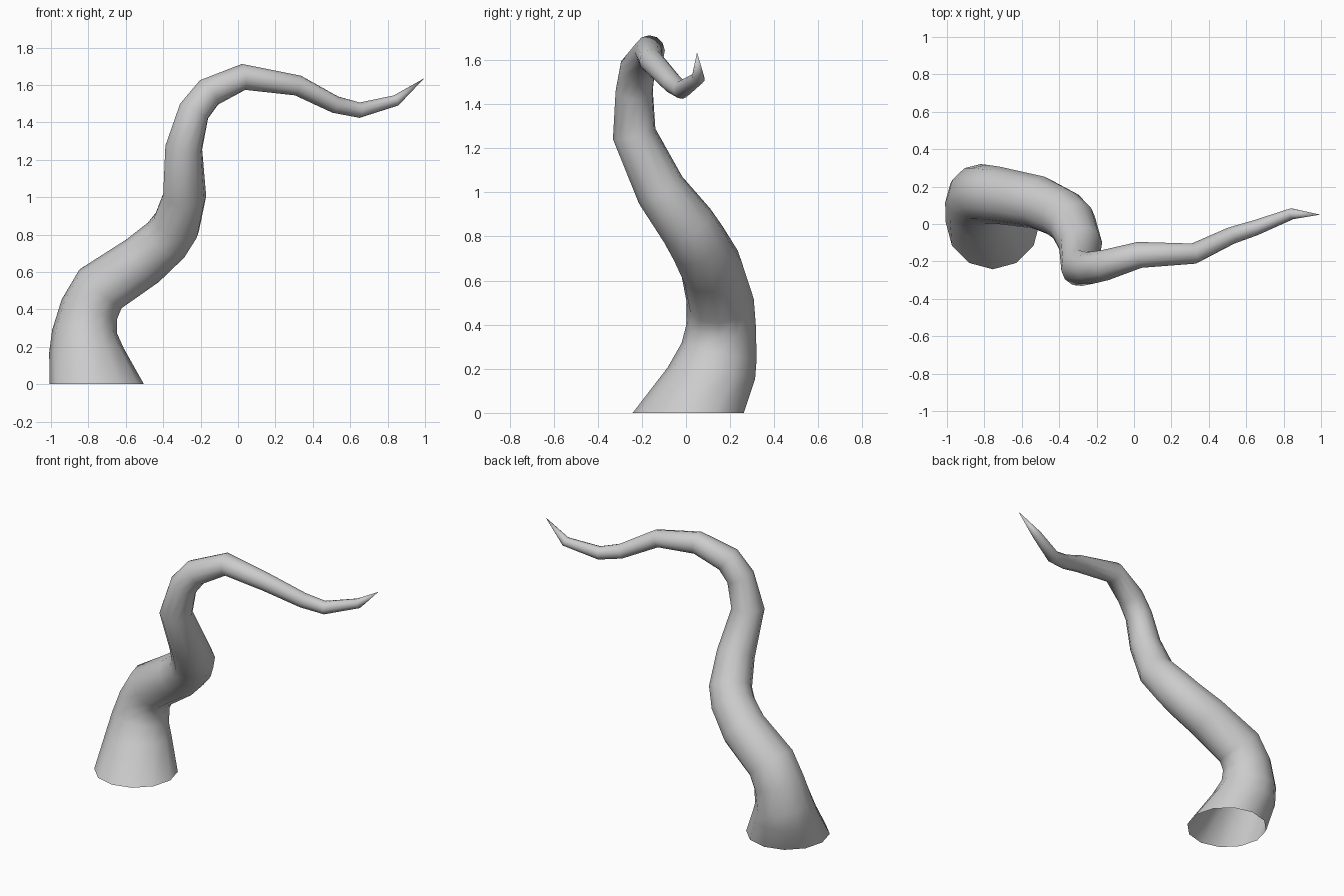
import bpy, bmesh, math
from mathutils import Vector

cube = bpy.data.objects.get("Cube")
if cube:
    bpy.data.objects.remove(cube, do_unlink=True)

SIDES = 12
UP = Vector((0, 0, 1))

# Centre line from base to tip: x, y, z, radius
PATH = [
    (-.755, .01, 0, .252), (-.81, .115, .18, .2), (-.82, .15, .28, .174),
    (-.795, .16, .40, .157), (-.735, .155, .51, .153), (-.51, .115, .66, .143),
    (-.385, .055, .77, .135), (-.33, .005, .85, .13), (-.285, -.115, 1.01, .116),
    (-.29, -.235, 1.265, .1), (-.235, -.235, 1.46, .086), (-.155, -.22, 1.56, .082),
    (.03, -.165, 1.643, .07), (.32, -.158, 1.597, .055), (.52, -.062, 1.495, .046),
    (.65, -.02, 1.465, .041), (.845, .055, 1.517, .03),
]
TIP = Vector((.995, .05, 1.635))

grey = bpy.data.materials.new("plain_grey")
grey.use_nodes = True
grey.diffuse_color = (.6, .6, .6, 1)
grey.node_tree.nodes["Principled BSDF"].inputs["Base Color"].default_value = (.6, .6, .6, 1)

# Tapered tentacle: rings swept along the centre line without twisting
points = [Vector(p[:3]) for p in PATH] + [TIP]
bm = bmesh.new()
rings = []
tangent, side = UP, Vector((1, 0, 0))
for i, row in enumerate(PATH):
    if i == 0:
        new = UP
    else:
        new = ((points[i] - points[i - 1]).normalized()
               + (points[i + 1] - points[i]).normalized()).normalized()
        if i == 1:  # the flared foot stays nearly level
            new = new.lerp(UP, .7).normalized()
    side = tangent.rotation_difference(new) @ side
    tangent = new
    other = tangent.cross(side)
    rings.append([
        bm.verts.new(points[i] + row[3] * (math.cos(a) * side + math.sin(a) * other))
        for a in (math.tau * k / SIDES for k in range(SIDES))])

for low, high in zip(rings, rings[1:]):
    for k in range(SIDES):
        n = (k + 1) % SIDES
        bm.faces.new((low[k], low[n], high[n], high[k]))

# Pointed tip; the base is left open
tip = bm.verts.new(TIP)
for k in range(SIDES):
    bm.faces.new((rings[-1][k], rings[-1][(k + 1) % SIDES], tip))
for face in bm.faces:
    face.smooth = True

mesh = bpy.data.meshes.new("tentacle")
bm.to_mesh(mesh)
bm.free()
mesh.materials.append(grey)
bpy.context.collection.objects.link(bpy.data.objects.new("tentacle", mesh))
